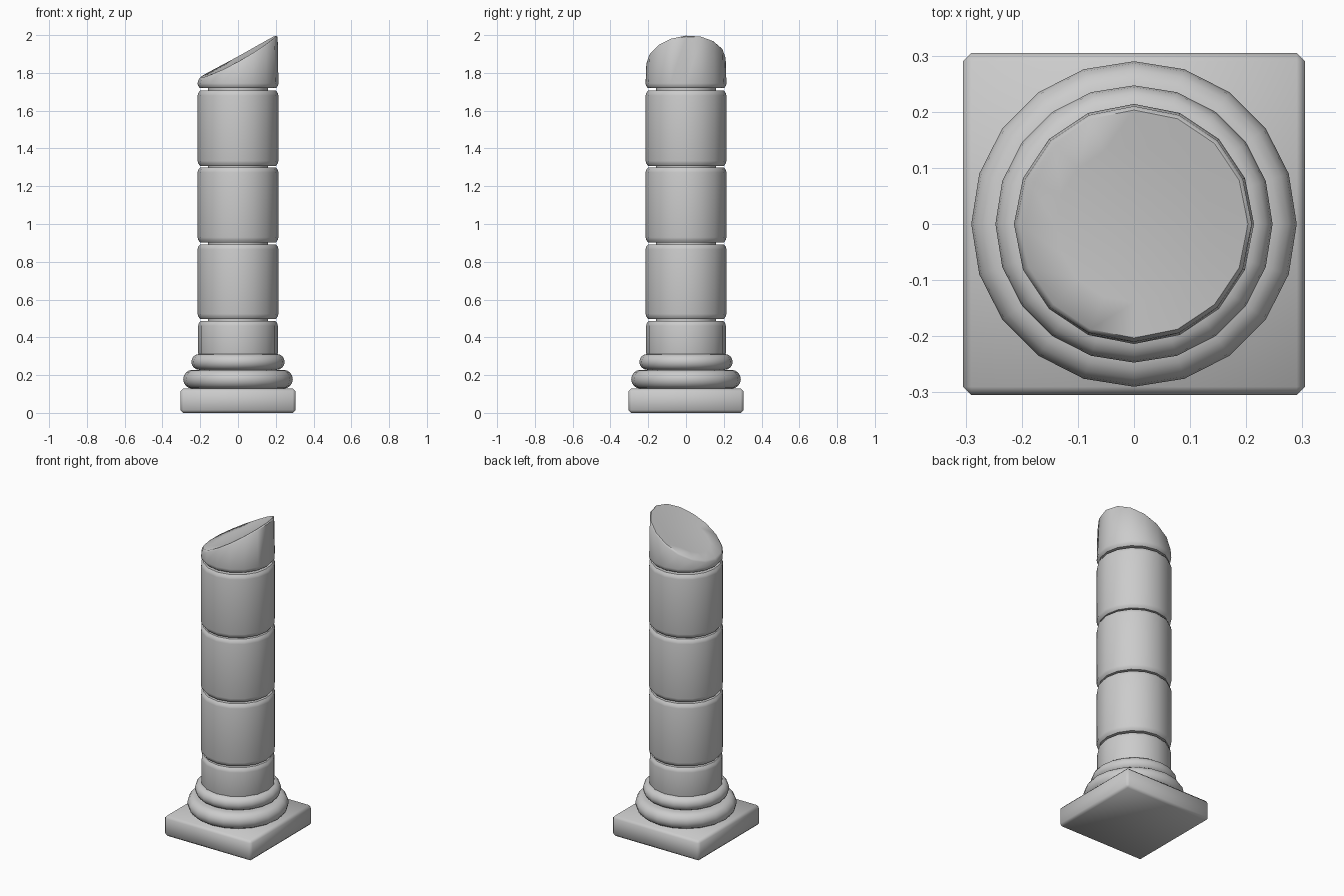
import bpy, bmesh, math

if "Cube" in bpy.data.objects:
    bpy.data.objects.remove(bpy.data.objects["Cube"])


def finish(name, bm, angle=50):
    bmesh.ops.recalc_face_normals(bm, faces=bm.faces)
    me = bpy.data.meshes.new(name)
    bm.to_mesh(me)
    bm.free()
    ob = bpy.data.objects.new(name, me)
    bpy.context.collection.objects.link(ob)
    bpy.ops.object.select_all(action='DESELECT')
    ob.select_set(True)
    bpy.context.view_layer.objects.active = ob
    bpy.ops.object.shade_smooth_by_angle(angle=math.radians(angle))
    return ob


def lathe(name, profile, sides, height=None, angle=50):
    """Closed solid from (radius, z) rings; height(x, y, z) may reshape z."""
    bm = bmesh.new()
    rings = []
    for r, z in profile:
        ring = []
        for i in range(sides):
            a = 2 * math.pi * i / sides
            x, y = r * math.cos(a), r * math.sin(a)
            ring.append(bm.verts.new((x, y, height(x, y, z) if height else z)))
        rings.append(ring)
    for lo, hi in zip(rings, rings[1:]):
        for i in range(sides):
            j = (i + 1) % sides
            bm.faces.new((lo[i], lo[j], hi[j], hi[i]))
    for ring in (rings[0], rings[-1]):
        bmesh.ops.contextual_create(bm, geom=ring)
    return finish(name, bm, angle)


def moulding(name, radius, z, half):
    prof = []
    for k in range(9):
        t = -math.pi / 2 + math.pi * k / 8
        prof.append((radius - half + half * math.cos(t), z + half * math.sin(t)))
    lathe(name, prof, 20)


def drum(name, z0, z1, r=0.214):
    b = 0.013
    lathe(name, [(r - b, z0), (r - 0.003, z0 + b), (r, z0 + 2 * b),
                 (r, z1 - 2 * b), (r - 0.003, z1 - b), (r - b, z1)], 16)


# Square plinth with softened edges
bm = bmesh.new()
bmesh.ops.create_cube(bm, size=1)
for v in bm.verts:
    v.co = (v.co.x * 0.61, v.co.y * 0.61, (v.co.z + 0.5) * 0.128)
bmesh.ops.bevel(bm, geom=bm.edges[:], offset=0.015, segments=1, affect='EDGES')
finish("plinth", bm)

# Rounded base rings
moulding("lower_base_ring", 0.29, 0.178, 0.05)
moulding("upper_base_ring", 0.247, 0.27, 0.042)

# Shaft drums, separated by recessed joints
drum("shaft_foot", 0.29, 0.487, 0.211)
for n in range(3):
    drum(f"shaft_drum_{n + 1}", 0.498 + 0.405 * n, 0.892 + 0.407 * n)
lathe("joint_core", [(0.16, 0.45), (0.16, 1.74)], 16)


# Broken top drum with a slanted, slightly hollow fracture
def fracture(x, y, z):
    if z < 1.8:
        return z
    return z - 2 + 1.873 + 0.55 * x + 0.07 * y + 0.3 * x * x


lathe("broken_top", [(0.201, 1.719), (0.212, 1.732), (0.214, 1.745),
                     (0.210, 1.99), (0.203, 2.0), (0.14, 1.995),
                     (0.06, 1.99)], 16, fracture)
